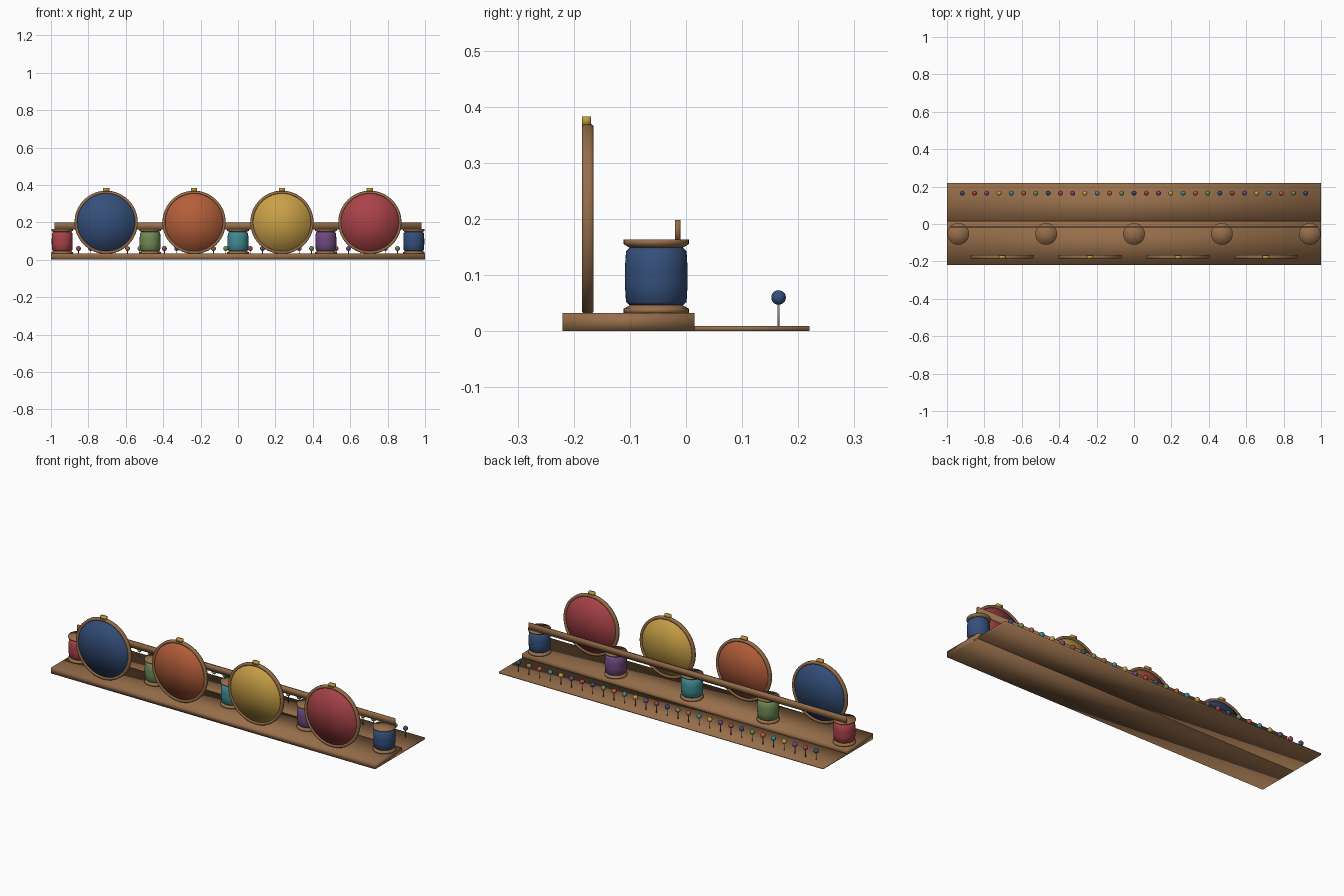
import bpy, bmesh
from math import pi
from mathutils import Matrix

if "Cube" in bpy.data.objects:
    bpy.data.objects.remove(bpy.data.objects["Cube"], do_unlink=True)


def material(name, hex_code):
    """Flat material from an sRGB hex code, converted to linear."""
    srgb = [int(hex_code[i:i + 2], 16) / 255 for i in (0, 2, 4)]
    linear = [c / 12.92 if c < 0.04 else ((c + 0.055) / 1.055) ** 2.4 for c in srgb]
    mat = bpy.data.materials.new(name)
    mat.use_nodes = True
    mat.diffuse_color = (*linear, 1)
    mat.node_tree.nodes["Principled BSDF"].inputs["Base Color"].default_value = (*linear, 1)
    return mat


wood = material("wood", "966E4A")
brass = material("brass", "C29A3C")
steel = material("steel", "8C8C90")
blue = material("blue", "344F7A")
red = material("red", "A84248")
purple = material("purple", "6E4A80")
mustard = material("mustard", "C8A046")
teal = material("teal", "3F8C92")
rust = material("rust", "B45E3A")
green = material("green", "6F8A55")


def finish(bm, name, mat):
    bmesh.ops.recalc_face_normals(bm, faces=bm.faces)
    mesh = bpy.data.meshes.new(name)
    bm.to_mesh(mesh)
    bm.free()
    mesh.materials.append(mat)
    mesh.shade_smooth()
    obj = bpy.data.objects.new(name, mesh)
    bpy.context.collection.objects.link(obj)
    return obj


def box(name, mat, x, y, z):
    """Box from (min, max) ranges on each axis."""
    bm = bmesh.new()
    bmesh.ops.create_cube(bm, size=1)
    for v in bm.verts:
        v.co = [lo + (c + 0.5) * (hi - lo) for c, (lo, hi) in zip(v.co, (x, y, z))]
    return finish(bm, name, mat)


def lathe(name, mat, profile, location, closed=False, facing_front=False, steps=40):
    """Spin a (radius, height) profile about the z axis, then place it."""
    bm = bmesh.new()
    verts = [bm.verts.new((r, 0, h)) for r, h in profile]
    edges = [bm.edges.new(pair) for pair in zip(verts, verts[1:])]
    if closed:
        edges.append(bm.edges.new((verts[-1], verts[0])))
    bmesh.ops.spin(bm, geom=verts + edges, axis=(0, 0, 1), cent=(0, 0, 0),
                   angle=2 * pi, steps=steps)
    bmesh.ops.remove_doubles(bm, verts=bm.verts, dist=0.00005)
    turn = Matrix.Rotation(pi / 2, 4, "X") if facing_front else Matrix()
    bm.transform(Matrix.Translation(location) @ turn)
    return finish(bm, name, mat)


# Boards and the rail behind the spools
box("base_board", wood, (-1, 1), (-0.22, 0.015), (0, 0.032))
box("pin_board", wood, (-1, 1), (-0.018, 0.22), (0, 0.009))
box("rail", wood, (-0.98, 0.98), (-0.02, -0.01), (0.162, 0.198))

# Thread spools
flange = [(0, 0), (0.058, 0), (0.058, 0.008), (0.046, 0.015), (0, 0.015)]
thread = [(0, 0.045), (0.047, 0.046), (0.054, 0.052), (0.056, 0.085),
          (0.056, 0.11), (0.054, 0.142), (0.047, 0.149), (0, 0.15)]
for i, mat in enumerate((red, green, teal, purple, blue)):
    x, y = -0.94 + 0.47 * i, -0.053
    lathe("spool_bottom", wood, flange, (x, y, 0.032))
    lathe("spool_top", wood, [(r, -h) for r, h in flange], (x, y, 0.163))
    lathe("spool_thread", mat, thread, (x, y, 0))

# Embroidery hoops with stretched cloth and a clasp
rim = [(0.154, -0.008), (0.157, -0.01), (0.166, -0.01), (0.169, -0.006),
       (0.169, 0.006), (0.166, 0.01), (0.157, 0.01), (0.154, 0.008)]
cloth = [(0, -0.005), (0.157, -0.005), (0.157, 0.005), (0, 0.005)]
for i, mat in enumerate((blue, rust, mustard, red)):
    x, y = -0.705 + 0.47 * i, -0.175
    lathe("hoop_rim", wood, rim, (x, y, 0.2), closed=True, facing_front=True, steps=64)
    lathe("hoop_cloth", mat, cloth, (x, y, 0.2), facing_front=True, steps=64)
    box("hoop_clasp", brass, (x - 0.017, x + 0.017), (-0.185, -0.169), (0.366, 0.383))

# Row of ball-headed pins
head_colours = (blue, red, purple, mustard, teal, rust, green)
for i in range(29):
    x, y = 0.0656 * (i - 14), 0.165
    lathe("pin_shaft", steel, [(0, 0), (0.002, 0), (0.002, 0.05), (0, 0.05)],
          (x, y, 0.005), steps=8)
    bm = bmesh.new()
    bmesh.ops.create_uvsphere(bm, u_segments=16, v_segments=10, radius=0.013)
    bm.transform(Matrix.Translation((x, y, 0.06)))
    finish(bm, "pin_head", head_colours[i % len(head_colours)])
